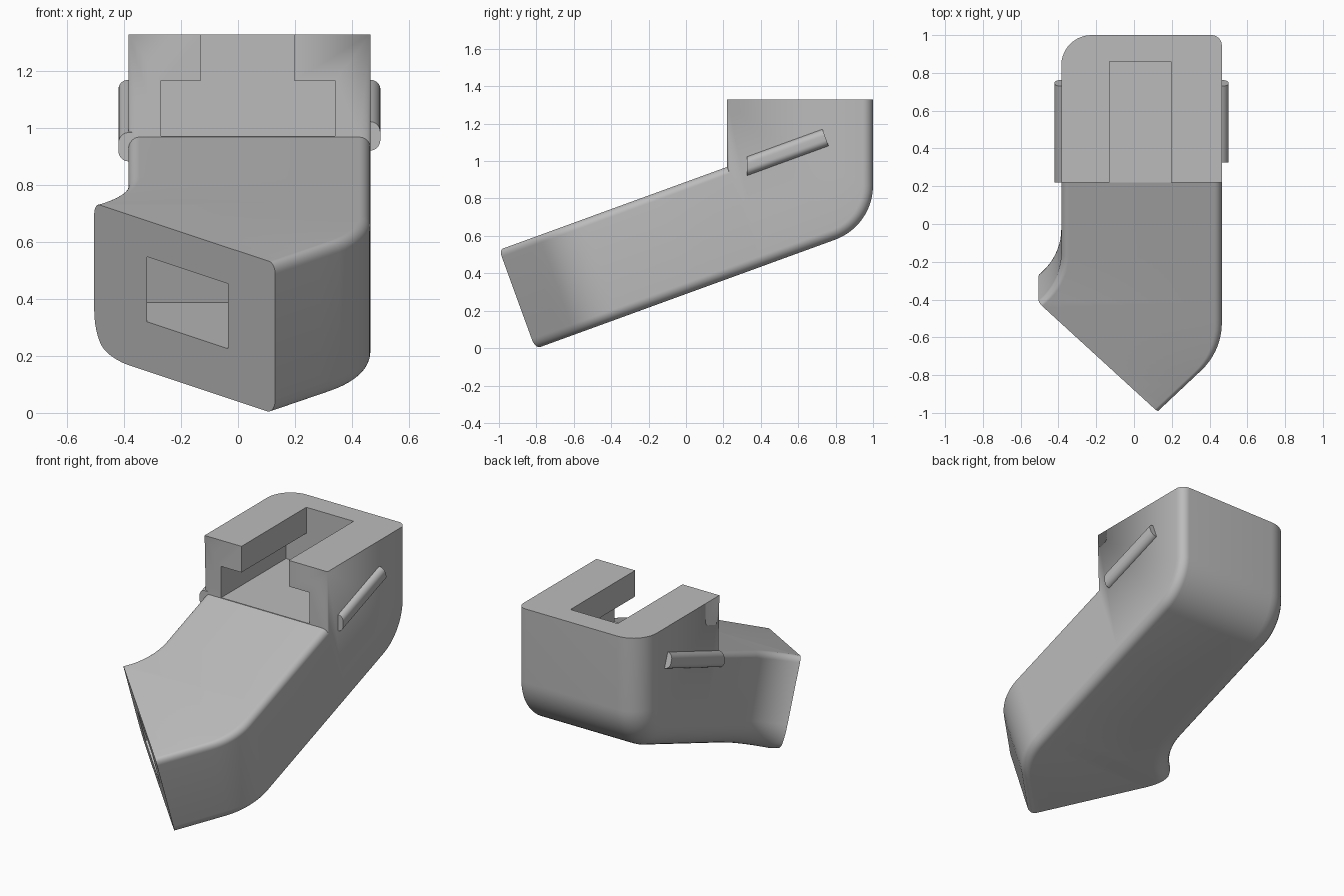
import bpy, bmesh
from math import sin, cos, pi, radians, sqrt
from mathutils import Vector

if "Cube" in bpy.data.objects:
    bpy.data.objects.remove(bpy.data.objects["Cube"], do_unlink=True)

grey = bpy.data.materials.new("plain grey")
grey.use_nodes = True
grey.diffuse_color = (0.5, 0.5, 0.5, 1)
grey.node_tree.nodes["Principled BSDF"].inputs["Base Color"].default_value = (0.5, 0.5, 0.5, 1)

TILT = radians(20)
W_BOTTOM, W_TOP = 0.272, 0.835      # slab thickness, measured across the tilt
X_LEFT, X_RIGHT = -0.385, 0.465     # straight side walls
R_LEFT, R_RIGHT, R_TOP = 0.16, 0.055, 0.04
STEPS = 10


def tilted(x, u, w):
    """Point in the sloping frame: u runs up the slope, w across it."""
    return Vector((x, u * cos(TILT) - w * sin(TILT), u * sin(TILT) + w * cos(TILT)))


def upright(x, z, y):
    return Vector((x, y, z))


def finish(bm, name):
    bmesh.ops.remove_doubles(bm, verts=bm.verts, dist=1e-5)
    bmesh.ops.recalc_face_normals(bm, faces=bm.faces)
    mesh = bpy.data.meshes.new(name)
    bm.to_mesh(mesh)
    bm.free()
    mesh.materials.append(grey)
    obj = bpy.data.objects.new(name, mesh)
    bpy.context.collection.objects.link(obj)
    return obj


def loft(rings):
    bm = bmesh.new()
    loops = [[bm.verts.new(p) for p in ring] for ring in rings]
    n = len(loops[0])
    for a, b in zip(loops, loops[1:]):
        for i in range(n):
            j = (i + 1) % n
            bm.faces.new((a[i], a[j], b[j], b[i]))
    bm.faces.new(loops[0])
    bm.faces.new(loops[-1])
    bmesh.ops.remove_doubles(bm, verts=bm.verts, dist=1e-5)
    bmesh.ops.dissolve_degenerate(bm, edges=bm.edges, dist=1e-5)
    return bm


def slice_off(bm, point, outward):
    geom = bm.verts[:] + bm.edges[:] + bm.faces[:]
    cut = bmesh.ops.bisect_plane(bm, geom=geom, dist=1e-6, plane_co=point,
                                 plane_no=outward, clear_outer=True)
    edges = [e for e in cut["geom_cut"] if isinstance(e, bmesh.types.BMEdge)]
    bmesh.ops.contextual_create(bm, geom=edges)


def smooth(obj):
    bpy.ops.object.select_all(action='DESELECT')
    obj.select_set(True)
    bpy.context.view_layer.objects.active = obj
    bpy.ops.object.shade_smooth_by_angle(angle=radians(28))


def carve(obj, cutter):
    mod = obj.modifiers.new("cut", 'BOOLEAN')
    mod.operation, mod.solver, mod.object = 'DIFFERENCE', 'EXACT', cutter
    bpy.context.view_layer.objects.active = obj
    bpy.ops.object.modifier_apply(modifier=mod.name)
    bpy.data.objects.remove(cutter, do_unlink=True)


# Side rails: right wall rounds into a diagonal, left wall flares out in a hollow
def right_rail(u):
    r, start = 0.372, -0.27
    if u >= start:
        return X_RIGHT
    drop = r * sin(pi / 4)
    if u >= start - drop:
        return X_RIGHT - r + sqrt(r * r - (u - start) ** 2)
    return X_RIGHT - r + drop + (u - start + drop)


def left_rail(u):
    r, start = 0.364, 0.13
    d = min(max(start - u, 0), 0.3)
    return X_LEFT - r + sqrt(r * r - d * d)


def ring(xl, xr, base, normal, top, r_top):
    """Section with rounded lower corners; top corners rounded by r_top."""
    arc = [i / STEPS * pi / 2 for i in range(STEPS + 1)]
    pts = []

    def add(x, yz):
        pts.append(Vector((x, yz.x, yz.y)))
    for a in arc:
        add(xl + R_LEFT * (1 - cos(a)), base + normal * R_LEFT * (1 - sin(a)))
    for a in reversed(arc):
        add(xr - R_RIGHT * (1 - cos(a)), base + normal * R_RIGHT * (1 - sin(a)))
    for a in arc:
        add(xr - r_top * (1 - cos(a)), top - normal * r_top * (1 - sin(a)))
    for a in reversed(arc):
        add(xl + r_top * (1 - cos(a)), top - normal * r_top * (1 - sin(a)))
    return pts


def yz(u, w):
    return tilted(0, u, w).yz


# Main body: sloping arm, then a fan of sections round the heel to the head top
HEAD_FRONT, HEAD_TOP, BACK, HEEL = 0.22, 1.33, 1.0, 0.31
u_head = (HEAD_FRONT + W_TOP * sin(TILT)) / cos(TILT)
slope_n = Vector((-sin(TILT), cos(TILT)))
rings = []
stations = [-0.8, -0.7, -0.6] + [-0.533 + 0.0263 * i for i in range(26)] + [u_head]
for u in stations:
    rings.append(ring(left_rail(u), right_rail(u), yz(u, W_BOTTOM), slope_n, yz(u, W_TOP), R_TOP))
hinge = Vector((HEAD_FRONT, HEAD_TOP))
rings.append(ring(X_LEFT, X_RIGHT, yz(u_head, W_BOTTOM), slope_n, hinge, 0))
cy = BACK - HEEL
centre = Vector((cy, (W_BOTTOM + HEEL + cy * sin(TILT)) / cos(TILT)))
for i in range(17):
    t = TILT + (pi / 2 - TILT) * i / 16
    n = Vector((-sin(t), cos(t)))
    rings.append(ring(X_LEFT, X_RIGHT, centre - n * HEEL, n, hinge, 0))
rings.append(ring(X_LEFT, X_RIGHT, Vector((BACK, HEAD_TOP)), Vector((-1, 0)), hinge, 0))
bm = loft(rings)
slice_off(bm, tilted(0.13, -0.758, 0), tilted(-0.618, -0.635, 0))
body = finish(bm, "body")


def prism(name, profile, start, end, place):
    return finish(loft([[place(p, t, q) if place is tilted else place(p, q, t)
                         for p, q in profile] for t in (start, end)]), name)


# T-shaped slot in the head
slot = [(-0.27, 0.972), (0.34, 0.972), (0.34, 1.167), (0.197, 1.167),
        (0.197, 1.5), (-0.13, 1.5), (-0.13, 1.167), (-0.27, 1.167)]
carve(body, prism("slot_cutter", slot, 0.1, 0.86, upright))

# Pocket in the diagonal front face
pocket = [(-0.32, 0.457), (-0.035, 0.457), (-0.035, 0.70), (-0.32, 0.70)]
carve(body, prism("pocket_cutter", pocket, -1.0, -0.124, tilted))
smooth(body)


# Rounded grip rails on both sides of the head
def side_rail(name, wall, out, front):
    lo, hi, r = 0.755, 0.85, 0.035
    arc = [i / 8 * pi / 2 for i in range(9)]
    section = [(wall - out * 0.02, lo)]
    section += [(wall + out * r * sin(a), lo + r * (1 - cos(a))) for a in arc]
    section += [(wall + out * r * cos(a), hi - r * (1 - sin(a))) for a in arc]
    section.append((wall - out * 0.02, hi))
    bar = loft([[tilted(x, u, w) for x, w in section] for u in (0.3, 1.086)])
    slice_off(bar, Vector((0, front, 0)), Vector((0, -1, 0)))
    smooth(finish(bar, name))


side_rail("left_side_rail", X_RIGHT, 1, 0.325)
side_rail("right_side_rail", X_LEFT, -1, 0.22)
